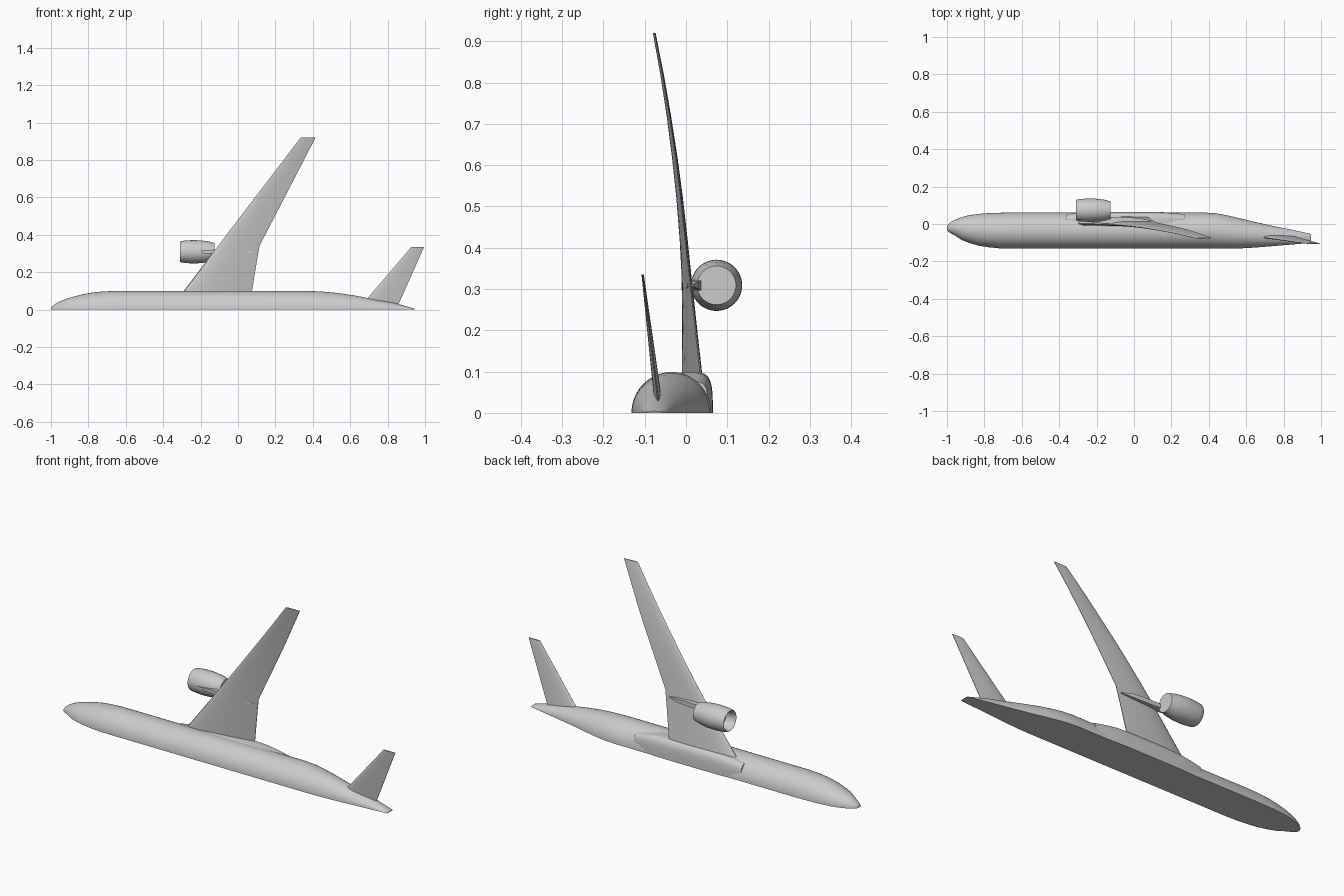
import bpy, bmesh, math


def finish(bm, name, angle=35):
    bmesh.ops.recalc_face_normals(bm, faces=bm.faces)
    me = bpy.data.meshes.new(name)
    bm.to_mesh(me)
    bm.free()
    ob = bpy.data.objects.new(name, me)
    bpy.context.collection.objects.link(ob)
    bpy.ops.object.select_all(action='DESELECT')
    ob.select_set(True)
    bpy.context.view_layer.objects.active = ob
    bpy.ops.object.shade_smooth_by_angle(angle=math.radians(angle))
    return ob


def loft(name, rings, angle=35):
    """Skin closed rings of equal length and cap both ends."""
    bm = bmesh.new()
    vs = [[bm.verts.new(p) for p in r] for r in rings]
    n = len(vs[0])
    for a, b in zip(vs, vs[1:]):
        for i in range(n):
            j = (i + 1) % n
            bm.faces.new((a[i], a[j], b[j], b[i]))
    bm.faces.new(vs[0])
    bm.faces.new(vs[-1])
    return finish(bm, name, angle)


def half_ring(x, y0, y1, h, power=2.0, n=32):
    """Upper half of a superellipse, its flat side on z = 0."""
    pts = []
    for i in range(n + 1):
        c, s = math.cos(math.pi * i / n), math.sin(math.pi * i / n)
        cy = math.copysign(abs(c) ** (2 / power), c)
        pts.append((x, (y0 + y1) / 2 + (y1 - y0) / 2 * cy, h * max(s, 0) ** (2 / power)))
    pts[0] = (x, y1, 0)
    pts[-1] = (x, y0, 0)
    return pts


def airfoil(z, le, te, y_le, y_te, t, n=14):
    """Wing section at height z with thickness ratio t; the roof side is -y."""
    chord = te - le
    us = [(1 - math.cos(math.pi * i / n)) / 2 for i in range(n + 1)]

    def half(u):
        return 5 * t * chord * (0.2969 * math.sqrt(u) - 0.126 * u - 0.3516 * u * u
                                + 0.2843 * u ** 3 - 0.1 * u ** 4) + 0.0008 * u
    side = [(u, -1) for u in reversed(us)] + [(u, 1) for u in us[1:]]
    return [(le + u * chord, y_le + (y_te - y_le) * u + s * half(u), z) for u, s in side]


# Fuselage half: x, roof y, belly y, half width
body = [(-1.0, -.032, -.012, .008), (-.993, -.041, -.001, .018), (-.975, -.052, .014, .032),
        (-.95, -.066, .026, .045), (-.92, -.086, .037, .057), (-.88, -.102, .047, .069),
        (-.83, -.116, .054, .082), (-.78, -.124, .058, .091), (-.72, -.130, .060, .097),
        (-.66, -.132, .061, .099), (.38, -.132, .061, .099), (.44, -.132, .057, .097),
        (.50, -.132, .046, .092), (.56, -.131, .032, .085), (.63, -.127, .015, .074),
        (.70, -.122, -.001, .061), (.77, -.116, -.016, .047), (.84, -.110, -.030, .034),
        (.90, -.105, -.043, .018), (.945, -.101, -.053, .004)]
loft("fuselage", [half_ring(*s) for s in body])

# Boxy belly fairing around the wing root
fairing = [(-.36, -.03, .054, .078), (-.30, -.04, .060, .088), (-.24, -.04, .064, .095),
           (-.15, -.04, .065, .099), (.08, -.04, .065, .099), (.14, -.04, .064, .096),
           (.20, -.03, .060, .088), (.27, -.03, .054, .076)]
loft("belly_fairing", [half_ring(*s, power=3.8) for s in fairing])

# Main wing: z, leading x, trailing x, leading y, trailing y, thickness
wing = [(.05, -.328, .068, .006, .040, .115), (.10, -.290, .075, .004, .035, .11),
        (.18, -.229, .088, .002, .026, .105), (.26, -.168, .101, .000, .017, .10),
        (.34, -.107, .115, -.003, .008, .095), (.42, -.046, .156, -.008, -.001, .09),
        (.52, .030, .208, -.017, -.012, .085), (.62, .106, .260, -.029, -.024, .08),
        (.72, .183, .312, -.043, -.039, .075), (.82, .259, .363, -.059, -.056, .075),
        (.92, .335, .415, -.078, -.075, .07)]
loft("wing", [airfoil(*s) for s in wing])

# Tailplane
loft("tailplane", [airfoil(.025, .662, .857, -.067, -.067, .095),
                   airfoil(.335, .927, .995, -.105, -.105, .075)])

# Engine: hollow inlet in front, flat disc behind (x, radius)
profile = [(-.255, .044), (-.29, .045), (-.304, .048), (-.310, .053), (-.306, .056),
           (-.29, .059), (-.26, .0615), (-.23, .062), (-.20, .061), (-.16, .056), (-.125, .047)]
N = 48
loft("engine_nacelle", [[(x, .074 + r * math.cos(math.tau * i / N), .309 + r * math.sin(math.tau * i / N))
                         for i in range(N)] for x, r in profile])

# Pylon: x, roof y, lower y, half thickness
pylon = [(-.255, .012, .025, .002), (-.20, .006, .035, .007), (-.13, .001, .038, .011),
         (-.04, -.001, .036, .012), (.03, .000, .031, .009), (.09, .004, .018, .002)]
loft("pylon", [[(x, a, .309 - h), (x, b, .309 - h), (x, b, .309 + h), (x, a, .309 + h)]
               for x, a, b, h in pylon])
